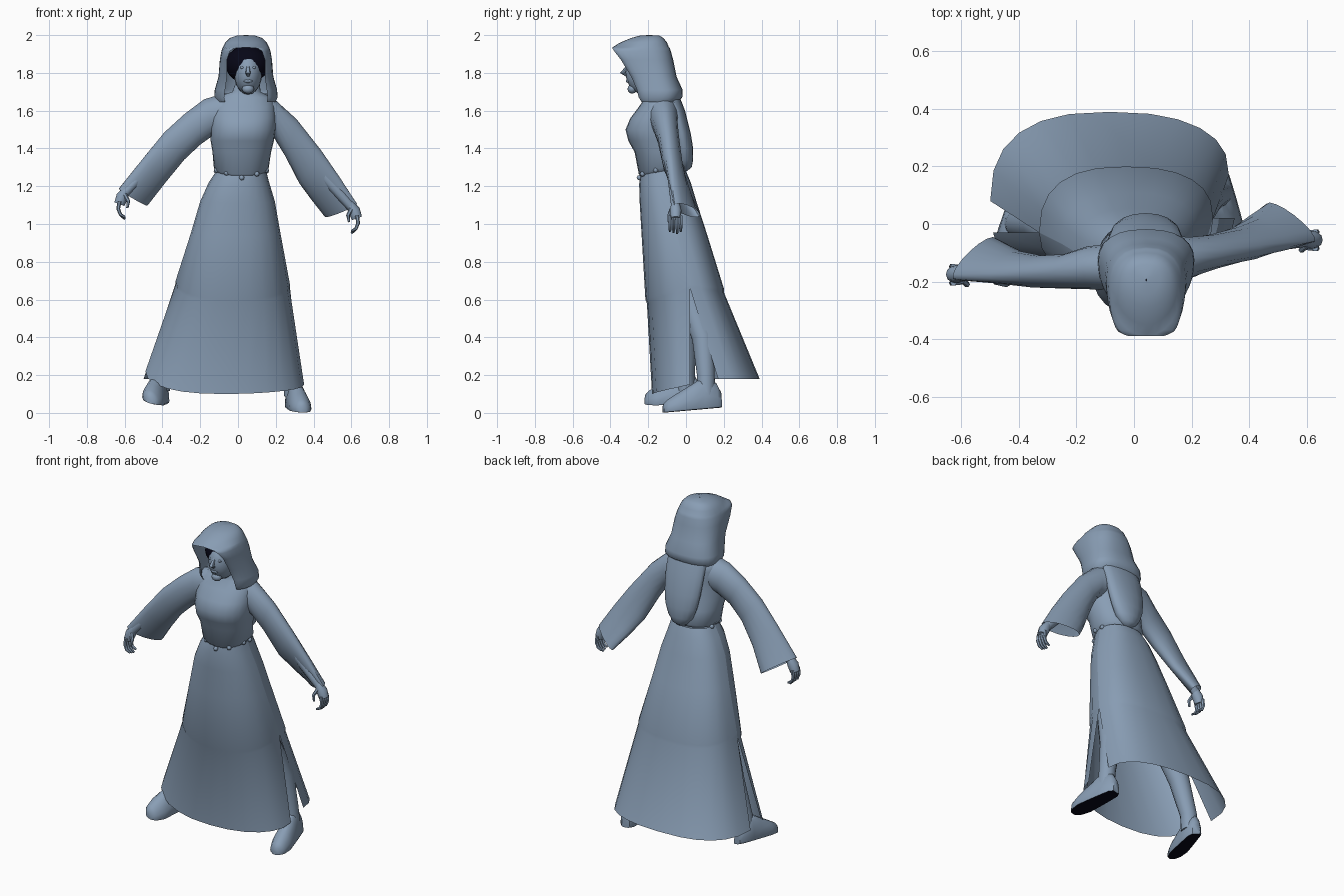
import bpy, bmesh, math
from mathutils import Vector

if "Cube" in bpy.data.objects:
    bpy.data.objects.remove(bpy.data.objects["Cube"])

def material(name, rgb):
    m = bpy.data.materials.new(name)
    m.diffuse_color = (*rgb, 1)
    m.use_nodes = True
    m.node_tree.nodes["Principled BSDF"].inputs["Base Color"].default_value = m.diffuse_color
    return m

CLOTH = material("slate blue", (0.25, 0.34, 0.46))
DARK = material("near black", (0.002, 0.002, 0.008))

def finish(name, bm, mat=CLOTH, angle=40):
    mesh = bpy.data.meshes.new(name)
    bm.to_mesh(mesh)
    bm.free()
    ob = bpy.data.objects.new(name, mesh)
    bpy.context.collection.objects.link(ob)
    mesh.materials.append(mat)
    bpy.ops.object.select_all(action='DESELECT')
    ob.select_set(True)
    bpy.context.view_layer.objects.active = ob
    bpy.ops.object.shade_smooth_by_angle(angle=math.radians(angle))
    return ob

def loft(name, rings, closed=True, caps=(False, False), mat=CLOTH, angle=40):
    """Skin a list of equal-length point rings."""
    bm = bmesh.new()
    rows = [[bm.verts.new(p) for p in r] for r in rings]
    n = len(rows[0])
    for a, b in zip(rows, rows[1:]):
        for i in range(n if closed else n - 1):
            j = (i + 1) % n
            bm.faces.new((a[i], a[j], b[j], b[i]))
    if caps[0]:
        bm.faces.new(rows[0][::-1])
    if caps[1]:
        bm.faces.new(rows[-1])
    bmesh.ops.remove_doubles(bm, verts=bm.verts, dist=0.0005)
    if closed:
        bmesh.ops.recalc_face_normals(bm, faces=bm.faces)
    return finish(name, bm, mat, angle)

def pw(v, p):
    return math.copysign(abs(v) ** p, v)

def tube(name, path, n=8, mat=CLOTH, caps=(True, True)):
    """Round tube along (point, radius) pairs."""
    pts = [Vector(p) for p, r in path]
    rings = []
    for i, (p, r) in enumerate(path):
        d = (pts[min(i + 1, len(pts) - 1)] - pts[max(i - 1, 0)]).normalized()
        u = d.cross(Vector((0, 1, 0.1))).normalized()
        v = d.cross(u)
        rings.append([pts[i] + (u * math.cos(k * math.tau / n) + v * math.sin(k * math.tau / n)) * r
                      for k in range(n)])
    return loft(name, rings, caps=caps, mat=mat)

def ball(name, c, r, mat=CLOTH, seg=20):
    bm = bmesh.new()
    bmesh.ops.create_uvsphere(bm, u_segments=seg, v_segments=seg // 2, radius=1)
    for v in bm.verts:
        v.co = Vector(c) + Vector([v.co[i] * r[i] for i in range(3)])
    return finish(name, bm, mat, 60)

# Skirt: front and back panels, joined at the top and slit at the sides
def panel(name, rows, side, p):
    rings = []
    for zl, zc, zr, xl, xr, ye, yl, yr in rows:
        ring = []
        for k in range(13):
            a = math.pi * k / 12
            c, s = pw(math.cos(a), p), pw(math.sin(a), p)
            f = (c + 1) / 2
            ys = yl + (yr - yl) * f
            zs = zl + (zr - zl) * f
            ring.append(((xl + xr) / 2 + (xr - xl) / 2 * c, ys + (ye - ys) * s, zs + (zc - zs) * s))
        rings.append(ring if side > 0 else ring[::-1])
    loft(name, rings[::-1], closed=False, angle=50)

panel("skirt_front", [
    (1.28, 1.26, 1.28, -.115, .15, -.24, -.12, -.12),
    (1.22, 1.21, 1.22, -.155, .165, -.248, -.11, -.11),
    (1.12, 1.11, 1.12, -.20, .195, -.245, -.10, -.09),
    (.95, .94, .95, -.25, .225, -.235, -.07, -.05),
    (.70, .60, .68, -.33, .275, -.215, -.03, .02),
    (.685, .58, .665, -.328, .272, -.207, -.03, .02),
    (.22, .10, .15, -.49, .35, -.18, -.03, .02)], -1, .9)
panel("skirt_back", [
    (1.28, 1.28, 1.28, -.115, .15, .0, -.12, -.12),
    (1.22, 1.22, 1.22, -.155, .165, .025, -.11, -.11),
    (1.12, 1.12, 1.12, -.20, .195, .055, -.10, -.09),
    (.95, .95, .95, -.25, .225, .11, -.07, -.05),
    (.70, .66, .68, -.33, .275, .20, -.03, .02),
    (.685, .64, .665, -.33, .275, .20, -.03, .02),
    (.18, .18, .18, -.50, .33, .39, .08, .17)], 1, .8)

# Bodice and neck
def ring(z, xl, xr, yf, yb, dip=0, n=24):
    out = []
    for k in range(n):
        a = math.tau * k / n
        x = (xl + xr) / 2 + (xr - xl) / 2 * pw(math.cos(a), .85)
        out.append((x, (yf + yb) / 2 + (yb - yf) / 2 * math.sin(a), z + dip * min(0, math.sin(a))))
    return out

loft("bodice", [ring(*r) for r in [
    (1.28, -.11, .145, -.235, -.01, .03), (1.30, -.128, .163, -.25, .005, .035),
    (1.38, -.135, .175, -.272, -.01), (1.44, -.145, .19, -.305, -.02),
    (1.50, -.145, .198, -.32, -.03), (1.56, -.145, .2, -.295, -.035),
    (1.62, -.145, .195, -.25, -.04), (1.67, -.12, .18, -.215, -.045),
    (1.70, -.03, .12, -.205, -.08), (1.78, .0, .11, -.22, -.11)]], angle=60)

# Belt studs
for x, y, z in [(-.06, -.225, 1.27), (.02, -.247, 1.245), (.10, -.23, 1.265),
                (-.112, -.17, 1.285), (.15, -.16, 1.285), (.15, -.10, 1.28), (-.115, -.09, 1.28)]:
    ball("belt_stud", (x, y, z), (.014, .014, .014), seg=8)

# Empty cowl hanging down the back
loft("back_cowl", [[(.04 + w * math.cos(k * math.tau / 16), y + d * math.sin(k * math.tau / 16), z)
                    for k in range(16)] for z, w, y, d in [
    (1.69, .13, -.08, .04), (1.60, .13, -.05, .045), (1.48, .12, -.025, .05), (1.40, .105, -.012, .05),
    (1.34, .082, -.008, .046), (1.30, .052, -.008, .038), (1.28, .015, -.01, .015)]],
    caps=(True, True), angle=60)

# Hood: open at the front below the brim
def hood_ring(z, w, yb, yf, wf):
    ym = yb + (yf - yb) * .45
    half = []
    for k in range(7):
        a = k / 6 * math.pi / 2
        half.append((wf + (w - wf) * math.sin(a), ym + (yf - ym) * math.cos(a)))
    for k in range(1, 7):
        a = k / 6 * math.pi / 2
        half.append((w * pw(math.cos(a), .8), ym + (yb - ym) * pw(math.sin(a), .9)))
    pts = half + [(-x, y) for x, y in half[-2::-1]]
    return [(.042 + x, y, z) for x, y in pts]

loft("hood", [hood_ring(*r) for r in [
    (1.645, .155, -.045, -.235, .11), (1.67, .168, -.02, -.25, .115), (1.71, .165, -.018, -.26, .11),
    (1.78, .145, -.05, -.29, .10), (1.87, .138, -.068, -.345, .10), (1.915, .13, -.08, -.38, .085),
    (1.93, .125, -.085, -.39, .06), (1.935, .123, -.09, -.39, 0), (1.96, .11, -.10, -.35, 0),
    (1.985, .085, -.12, -.29, 0), (1.997, .05, -.14, -.245, 0), (2.0, .001, -.19, -.20, 0)]],
    closed=False, angle=60)

# Head, dark hair and face
ball("head", (.053, -.22, 1.80), (.075, .10, .115))
ball("hair", (.048, -.20, 1.845), (.115, .10, .10), DARK)
tube("nose", [((.053, -.31, 1.835), .007), ((.053, -.335, 1.80), .014), ((.053, -.31, 1.787), .010)])
ball("lips", (.053, -.306, 1.757), (.024, .012, .010), seg=12)
ball("chin", (.053, -.285, 1.715), (.032, .025, .025), seg=12)
for x in (.023, .083):
    ball("eye", (x, -.303, 1.828), (.014, .008, .007), seg=10)

# Wide sleeves: rings between an upper and a lower edge
def sleeve(name, rows):
    mids = [(Vector(t) + Vector(b)) / 2 for t, b, r in rows]
    rings = []
    for i, (t, b, r) in enumerate(rows):
        u = (Vector(t) - Vector(b)) / 2
        d = mids[min(i + 1, len(mids) - 1)] - mids[max(i - 1, 0)]
        v = d.cross(u).normalized() * r
        rings.append([mids[i] + u * math.cos(k * math.tau / 16) + v * math.sin(k * math.tau / 16)
                      for k in range(16)])
    loft(name, rings, angle=60)

sleeve("right_sleeve", [
    ((-.08, -.15, 1.69), (-.10, -.15, 1.48), .08), ((-.18, -.155, 1.66), (-.13, -.15, 1.47), .075),
    ((-.28, -.17, 1.585), (-.20, -.16, 1.42), .06), ((-.39, -.18, 1.485), (-.285, -.15, 1.34), .055),
    ((-.50, -.19, 1.35), (-.38, -.11, 1.225), .045), ((-.63, -.19, 1.185), (-.48, -.05, 1.10), .035)])
sleeve("left_sleeve", [
    ((.13, -.12, 1.69), (.16, -.12, 1.47), .08), ((.205, -.12, 1.65), (.195, -.11, 1.45), .07),
    ((.31, -.11, 1.555), (.25, -.08, 1.36), .058), ((.44, -.095, 1.39), (.325, -.04, 1.215), .052),
    ((.54, -.08, 1.245), (.395, .02, 1.12), .042), ((.63, -.06, 1.105), (.46, .07, 1.04), .033)])

# Forearms and curled hands
def hand(side, wrist, elbow, s):
    w = Vector(wrist)
    tube(side + "_forearm", [(elbow, .035), (w, .024)], 10)
    tube(side + "_palm", [(w + Vector((-s * .01, 0, .02)), .022), (w + Vector((s * .015, 0, -.02)), .032),
                          (w + Vector((s * .03, 0, -.06)), .028)], 10)
    for k in range(4):
        y = -.030 + .019 * k
        tube(side + "_finger", [(w + Vector((s * .03, y, -.045)), .011), (w + Vector((s * .036, y, -.085)), .010),
                                (w + Vector((s * .024, y, -.115)), .009),
                                (w + Vector((s * .0, y, -.128 - .006 * (k % 3))), .006)], 6)
    tube(side + "_thumb", [(w + Vector((0, -.02, -.01)), .012), (w + Vector((-s * .018, -.035, -.045)), .010),
                           (w + Vector((-s * .012, -.038, -.08)), .006)], 6)

hand("right", (-.598, -.175, 1.165), (-.42, -.16, 1.36), -1)
hand("left", (.60, -.055, 1.09), (.42, -.07, 1.29), 1)

# Legs and shoes
def foot(side, heel, toe, tilt, leg):
    h, t = Vector(heel), Vector(toe)
    across = (t - h).cross(Vector((0, 0, 1))).normalized()
    across.z = tilt
    rings = []
    for f, w, top in [(0, .025, .07), (.08, .043, .12), (.3, .05, .16), (.5, .055, .125),
                      (.75, .06, .085), (.93, .045, .055), (1, .022, .035)]:
        c = h.lerp(t, f)
        r = []
        for k in range(16):
            a = math.tau * k / 16
            s = math.sin(a)
            r.append(c + across * w * math.cos(a) + Vector((0, 0, top * s if s > 0 else .012 * pw(s, .3))))
        rings.append(r)
    ob = loft(side + "_shoe", rings, caps=(True, True), angle=50)
    ob.data.materials.append(DARK)
    for p in ob.data.polygons:      # dark sole
        if p.normal.z < -.85:
            p.material_index = 1
    tube(side + "_leg", leg, 14)

foot("left", (.285, .185, .04), (.345, -.12, .013), 0,
     [((.295, .105, .09), .05), ((.285, .105, .2), .048), ((.25, .09, .4), .06),
      ((.19, .0, .66), .065), ((.10, -.1, 1.1), .08)])
foot("right", (-.40, .07, .075), (-.465, -.215, .062), -.3 * -1,
     [((-.41, .0, .12), .05), ((-.40, .0, .22), .048), ((-.33, .0, .42), .06),
      ((-.23, -.05, .68), .065), ((-.07, -.11, 1.1), .08)])
